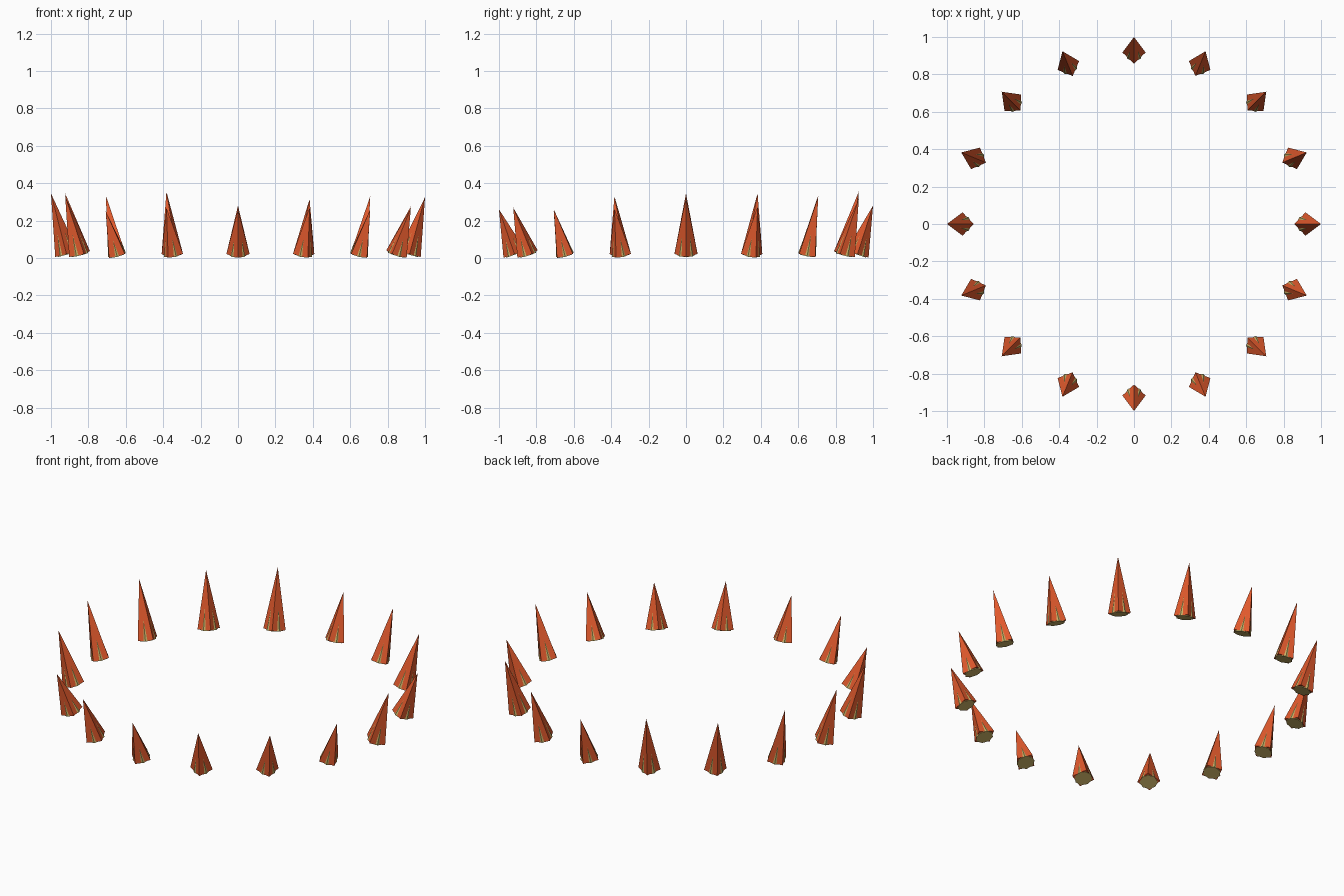
import bpy, math
from mathutils import Matrix, Vector

if "Cube" in bpy.data.objects:
    bpy.data.objects.remove(bpy.data.objects["Cube"])


def material(name, rgb):
    m = bpy.data.materials.new(name)
    m.diffuse_color = (*rgb, 1)
    m.use_nodes = True
    m.node_tree.nodes["Principled BSDF"].inputs["Base Color"].default_value = m.diffuse_color
    return m


orange = material("burnt orange", (0.75, 0.10, 0.025))
tan = material("straw tan", (0.58, 0.43, 0.13))

# tip heights counter-clockwise from +x, every 22.5 degrees
heights = [0.325, 0.275, 0.33, 0.315, 0.28, 0.355, 0.335, 0.345,
           0.345, 0.33, 0.25, 0.27, 0.26, 0.27, 0.26, 0.265]
BASE = 0.062   # corner radius of the spike base


def cone(name, sides, r1, r2, z0, z1, frame, mat, turn=0):
    bpy.ops.mesh.primitive_cone_add(vertices=sides, radius1=r1, radius2=r2, depth=z1 - z0)
    o = bpy.context.object
    o.name = name
    o.data.transform(Matrix.Translation((0, 0, (z0 + z1) / 2)) @ Matrix.Rotation(turn, 4, 'Z'))
    o.data.transform(frame)
    o.data.materials.append(mat)
    return o


for i, h in enumerate(heights):
    # frame of one spike: leaning outwards from the ring
    foot, tip = Vector((0.917, 0, 0.021)), Vector((1.0, 0, h))
    axis = tip - foot
    lean = math.atan2(axis.x, axis.z)
    frame = (Matrix.Rotation(i * math.tau / 16, 4, 'Z') @ Matrix.Translation(foot)
             @ Matrix.Rotation(lean, 4, 'Y'))
    # four-sided spike, corners facing in, out and sideways
    cone("spike", 4, BASE, 0, 0, axis.length, frame, orange)
    # eight-sided core whose ridges break through the spike faces
    cone("spike_core", 8, 0.049, 0.028, -0.004, axis.length * 0.36, frame, tan)
